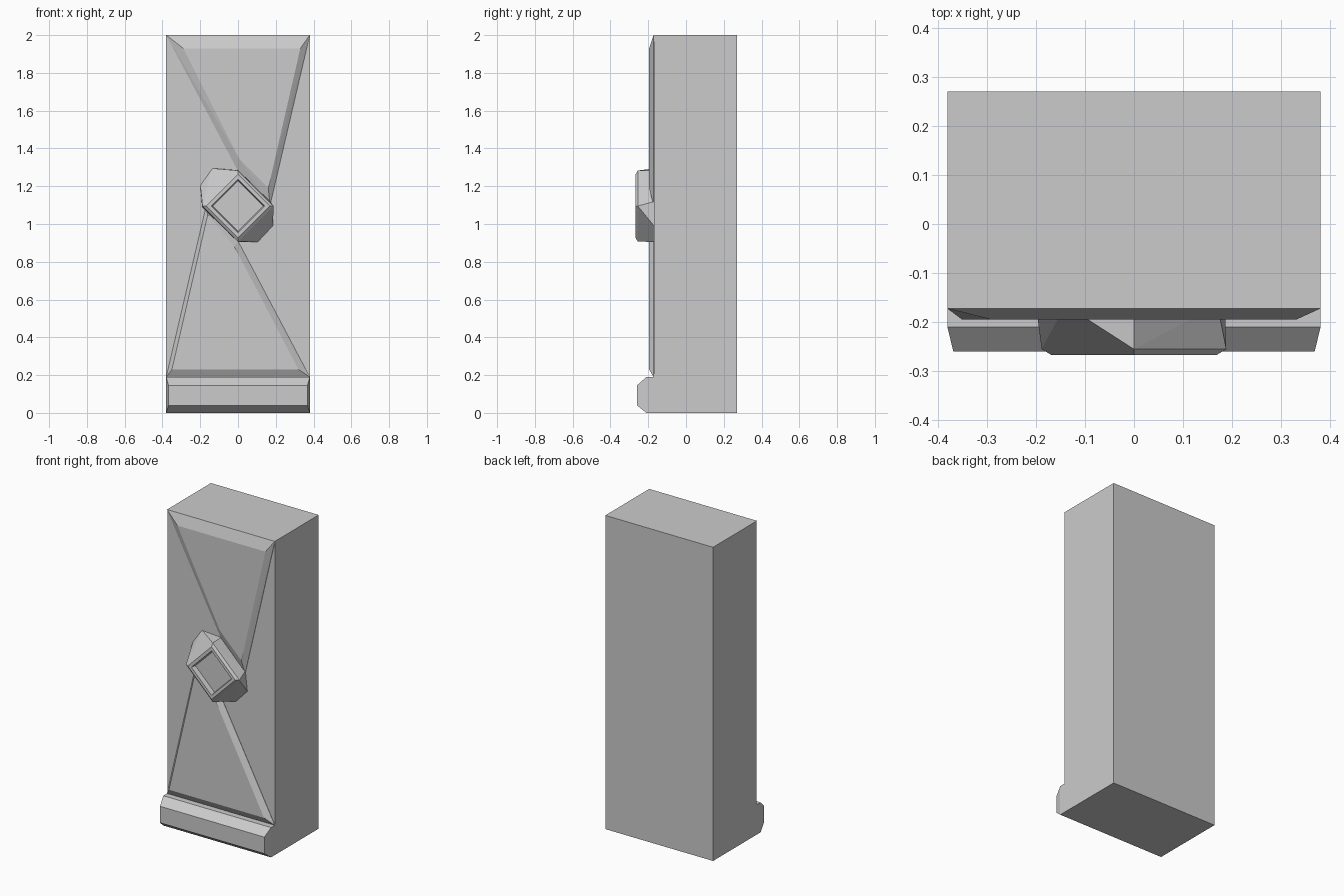
import bpy, bmesh, math

cube = bpy.data.objects.get("Cube")
if cube:
    bpy.data.objects.remove(cube, do_unlink=True)

grey = bpy.data.materials.new("plain_grey")
grey.use_nodes = True
colour = (0.6, 0.6, 0.6, 1)
grey.diffuse_color = colour
grey.node_tree.nodes["Principled BSDF"].inputs["Base Color"].default_value = colour


def ring(y, outline):
    """Place a front outline of (x, z) points at depth y."""
    return [(x, y, z) for x, z in outline]


def rect(half, low, high):
    return [(-half, low), (half, low), (half, high), (-half, high)]


def diamond(half, z):
    return [(0, z + half), (half, z), (0, z - half), (-half, z)]


def solid(name, points, recess=False):
    """Flat-faced convex solid, optionally with a socket sunk in its front."""
    bm = bmesh.new()
    for p in points:
        bm.verts.new(p)
    bmesh.ops.convex_hull(bm, input=bm.verts[:])
    bmesh.ops.dissolve_limit(bm, angle_limit=math.radians(1),
                             verts=bm.verts[:], edges=bm.edges[:])
    bmesh.ops.recalc_face_normals(bm, faces=bm.faces[:])
    if recess:
        front = [min(bm.faces, key=lambda f: f.calc_center_median().y)]
        bmesh.ops.inset_region(bm, faces=front, thickness=0.026)
        bmesh.ops.inset_region(bm, faces=front, thickness=0.008, depth=-0.03)
    mesh = bpy.data.meshes.new(name)
    bm.to_mesh(mesh)
    bm.free()
    mesh.materials.append(grey)
    obj = bpy.data.objects.new(name, mesh)
    bpy.context.collection.objects.link(obj)
    return obj


# Tall slab
solid("slab", ring(0.27, rect(0.38, 0, 2)) + ring(-0.17, rect(0.38, 0, 2)))

# Two bevelled front panels, the lower one turned half round
outer = [(-0.38, 2), (0.38, 2), (0.17, 1.1), (0, 1.28)]
inner = [(-0.29, 1.93), (0.33, 1.93), (0.16, 1.19), (0.01, 1.34)]
lower_inner = [(-0.35, 0.23), (0.32, 0.23), (-0.02, 0.88), (-0.16, 1.05)]
turned = [(-x, 2.19 - z) for x, z in outer]
for name, edge, face in (("upper_panel", outer, inner),
                         ("lower_panel", turned, lower_inner)):
    solid(name, ring(-0.16, edge) + ring(-0.172, edge) + ring(-0.195, face))

# Chamfered plinth bar along the foot
solid("plinth", ring(-0.16, rect(0.38, 0, 0.19))
      + ring(-0.21, rect(0.38, 0, 0.19))
      + ring(-0.26, rect(0.368, 0.04, 0.145)))

# Central faceted boss with a diamond socket
foot = [(-0.2, 1.21), (-0.14, 1.295), (0, 1.285), (0.17, 1.12),
        (0.185, 0.985), (0.11, 0.905), (0, 0.905), (-0.19, 1.09)]
solid("boss", ring(-0.165, foot)
      + ring(-0.255, diamond(0.188, 1.095))
      + ring(-0.267, diamond(0.168, 1.095)), recess=True)
